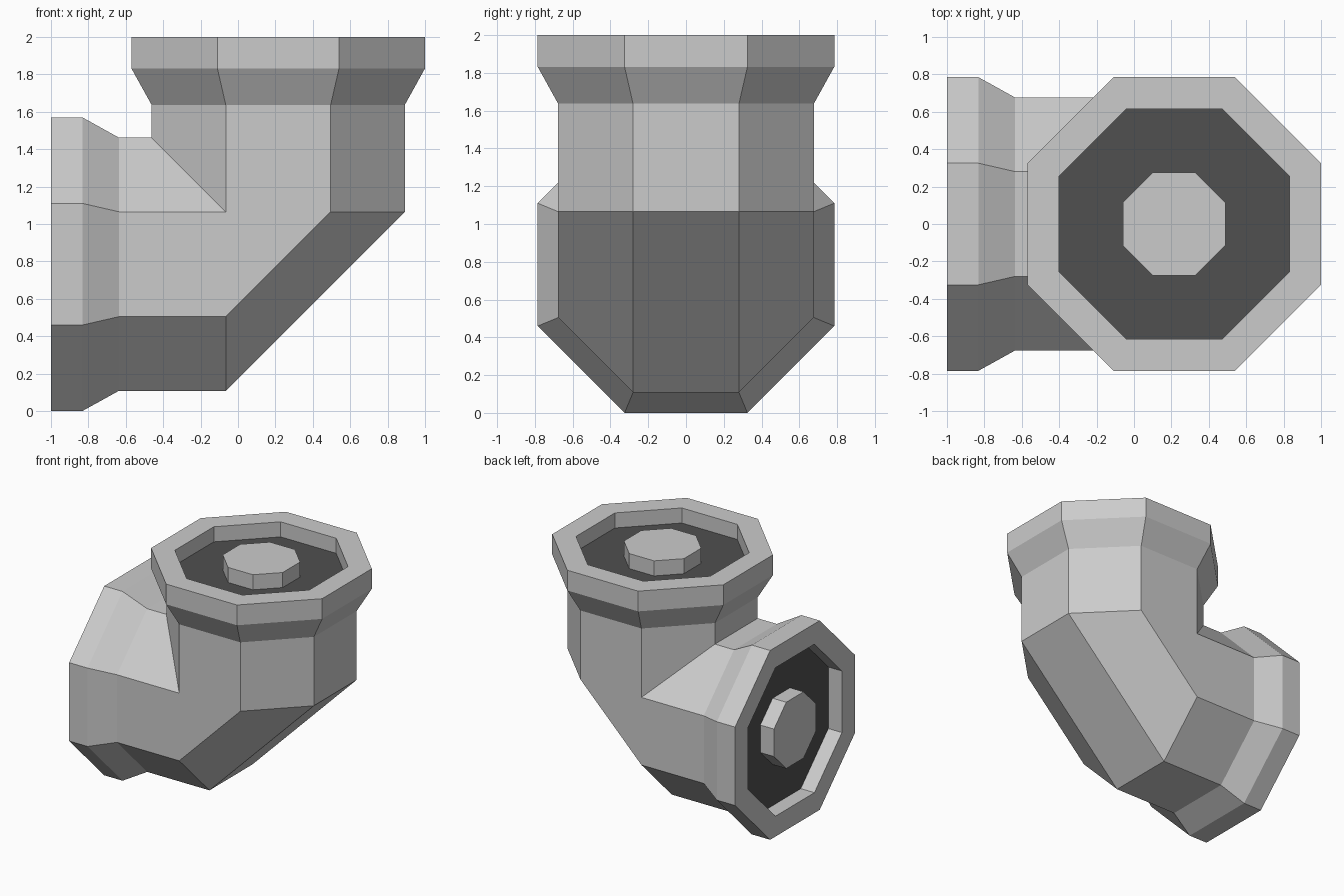
import bpy, bmesh, math
from mathutils import Vector

if "Cube" in bpy.data.objects:
    bpy.data.objects.remove(bpy.data.objects["Cube"])

AXIS = 0.215          # x of the vertical arm's axis
R = 0.785             # flange apothem, also height of the horizontal axis
PIPE = 0.677          # pipe apothem
RECESS, HUB = 0.616, 0.275
FLOOR = 1.875         # recess floor level
T = math.tan(math.pi / 8)


def upright(u, y, z):
    return Vector((AXIS + u, y, z))


def sideways(u, y, z):
    """Same point mirrored across the 45 degree bend plane."""
    return Vector((1 - z, y, R - u))


def octagon(apothem):
    r = apothem / math.cos(math.pi / 8)
    return [(r * math.cos((i + .5) * math.pi / 4), r * math.sin((i + .5) * math.pi / 4))
            for i in range(8)]


def ring(place, apothem, z):
    return [place(u, y, z) for u, y in octagon(apothem)]


def bend_ring(place):
    """Last ring of an arm: square on the outside, mitred on the inside."""
    return [place(u, y, R + max(PIPE * T, -u)) for u, y in octagon(PIPE)]


def loft(name, rings, cap_end=False, color=None):
    bm = bmesh.new()
    loops = [[bm.verts.new(p) for p in r] for r in rings]
    for a, b in zip(loops, loops[1:]):
        for i in range(8):
            j = (i + 1) % 8
            bm.faces.new((a[i], a[j], b[j], b[i]))
    if cap_end:
        bm.faces.new(loops[-1])
    bmesh.ops.remove_doubles(bm, verts=bm.verts, dist=0.002)
    bmesh.ops.recalc_face_normals(bm, faces=bm.faces)
    mesh = bpy.data.meshes.new(name)
    bm.to_mesh(mesh)
    bm.free()
    ob = bpy.data.objects.new(name, mesh)
    bpy.context.collection.objects.link(ob)
    if color:
        mesh.materials.append(color)
    return ob


dark = bpy.data.materials.new("dark_recess")
dark.diffuse_color = (0.08, 0.08, 0.08, 1)
dark.use_nodes = True
dark.node_tree.nodes["Principled BSDF"].inputs["Base Color"].default_value = dark.diffuse_color


# Elbow body: recess wall, rim, flange, taper, then the bend, for both arms
def arm(place):
    profile = [(RECESS, FLOOR), (RECESS, 2), (R, 2), (R, 1.832), (PIPE, 1.637)]
    return [ring(place, a, z) for a, z in profile] + [bend_ring(place)]


loft("elbow_pipe", arm(upright) + arm(sideways)[::-1])

# Dark recess floors and raised hubs in both openings
for label, place in (("top", upright), ("side", sideways)):
    floor = loft(label + "_recess_floor", [ring(place, RECESS, FLOOR)], True, dark)
    outward = place(0, 0, 1) - place(0, 0, 0)
    if floor.data.polygons[0].normal.dot(outward) < 0:
        floor.data.flip_normals()
    loft(label + "_hub", [ring(place, HUB, FLOOR), ring(place, HUB, 2)], True)
